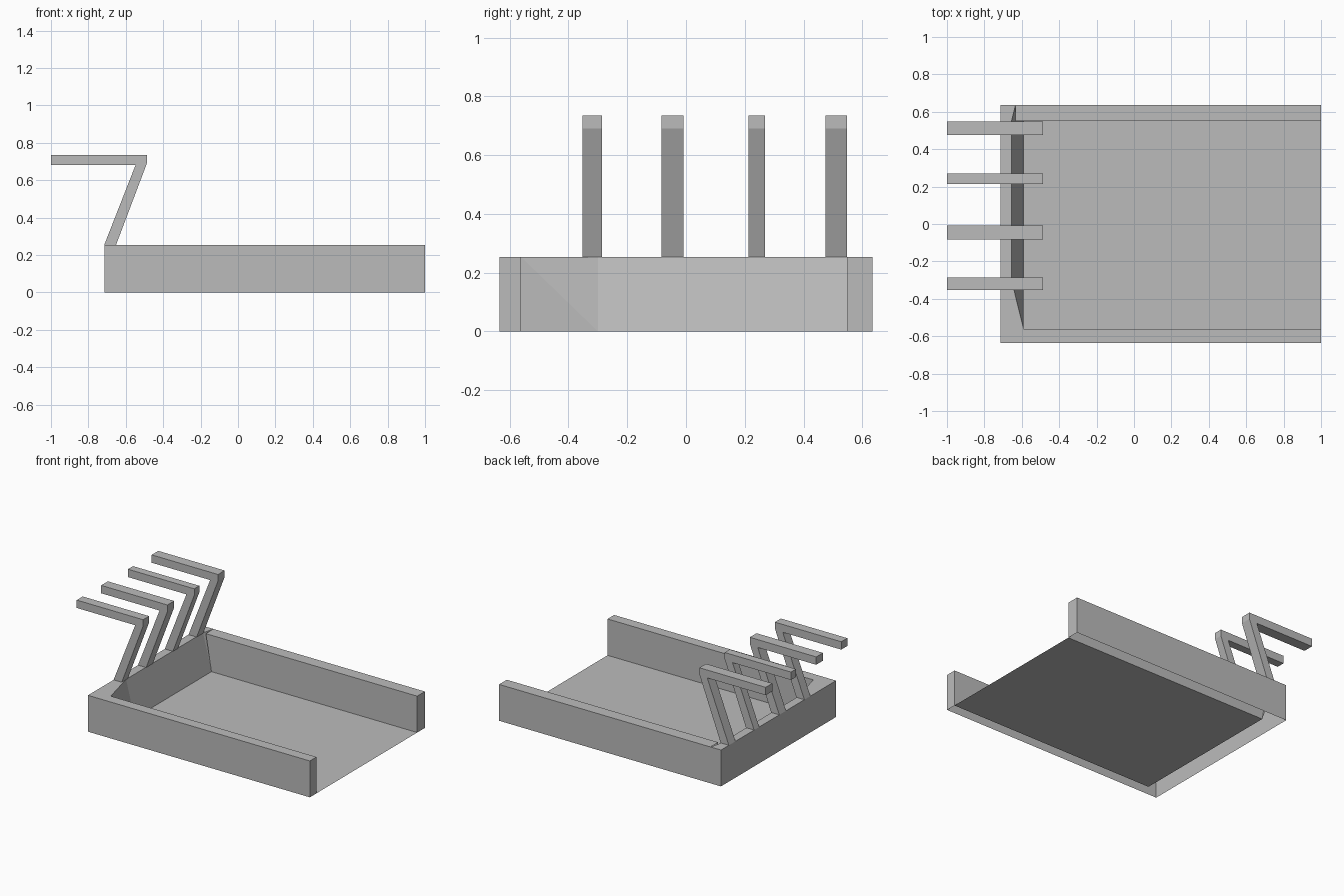
import bpy
import bmesh

cube = bpy.data.objects.get("Cube")
if cube:
    bpy.data.objects.remove(cube, do_unlink=True)

grey = bpy.data.materials.new("plain grey")
grey.use_nodes = True
colour = (0.5, 0.5, 0.5, 1)
grey.diffuse_color = colour
grey.node_tree.nodes["Principled BSDF"].inputs["Base Color"].default_value = colour


def make(name, faces):
    """Flat-shaded object from polygons given as corner positions."""
    bm = bmesh.new()
    for corners in faces:
        bm.faces.new([bm.verts.new(c) for c in corners])
    bmesh.ops.remove_doubles(bm, verts=bm.verts, dist=0.0005)
    bmesh.ops.recalc_face_normals(bm, faces=bm.faces)
    mesh = bpy.data.meshes.new(name)
    bm.to_mesh(mesh)
    bm.free()
    mesh.materials.append(grey)
    obj = bpy.data.objects.new(name, mesh)
    bpy.context.collection.objects.link(obj)


def wall(a, b):
    """Upright panel between two plan points."""
    return [(*a, 0), (*b, 0), (*b, H), (*a, H)]


def flat(z, *points):
    return [(*p, z) for p in points]


# Tray plan
H = 0.254
X0, X1, Y = -0.715, 1.0, 0.635
IX, IF, IB = -0.59, -0.562, 0.55     # inner end, front and back faces
ridge, bend = -0.655, -0.3           # top of the sloped end, where it turns
notch = -0.634
of, ob = (X0, -Y), (X0, Y)
f_in, f_end, f_out = (IX, IF), (X1, IF), (X1, -Y)
b_in, b_end, b_out = (IX, IB), (X1, IB), (X1, Y)
low_bend, top_bend, top_back = (IX, bend), (ridge, bend), (ridge, IB)

# Hollow walls, open underneath, around a thin floor
make("tray", [
    flat(0, f_in, f_end, b_end, b_in),
    wall(of, f_out), wall(f_out, f_end), wall(f_end, f_in),
    wall(b_end, b_out), wall(b_out, ob), wall(ob, of),
    [(*b_in, 0), (*b_end, 0), (*b_end, H), (notch, IB, H)],
    # sloped inner end with a turned front corner
    [(*low_bend, 0), (*b_in, 0), (*top_back, H), (*top_bend, H)],
    [(*f_in, 0), (*low_bend, 0), (*f_in, H)],
    [(*f_in, H), (*low_bend, 0), (*top_bend, H)],
    [(*b_in, 0), (notch, Y, H), (*top_back, H)],
    # rims
    flat(H, of, f_out, f_end, f_in),
    flat(H, of, f_in, top_bend, top_back, (notch, Y), ob),
    flat(H, (notch, IB), b_end, b_out, (notch, Y)),
])

# Bent prongs standing on the end wall
strut = [(X0, H), (-0.652, H), (-0.487, 0.69), (-0.487, 0.735),
         (-1, 0.735), (-1, 0.68), (-0.548, 0.68)]
spans = [(-0.352, -0.286), (-0.083, -0.009), (0.213, 0.269), (0.475, 0.548)]
for i, (y0, y1) in enumerate(spans, 1):
    sides = [[(x, y, z) for x, z in strut] for y in (y0, y1)]
    near, far = sides
    n = len(strut)
    bands = [[near[k], near[(k + 1) % n], far[(k + 1) % n], far[k]] for k in range(n)]
    make(f"prong_{i}", sides + bands)
